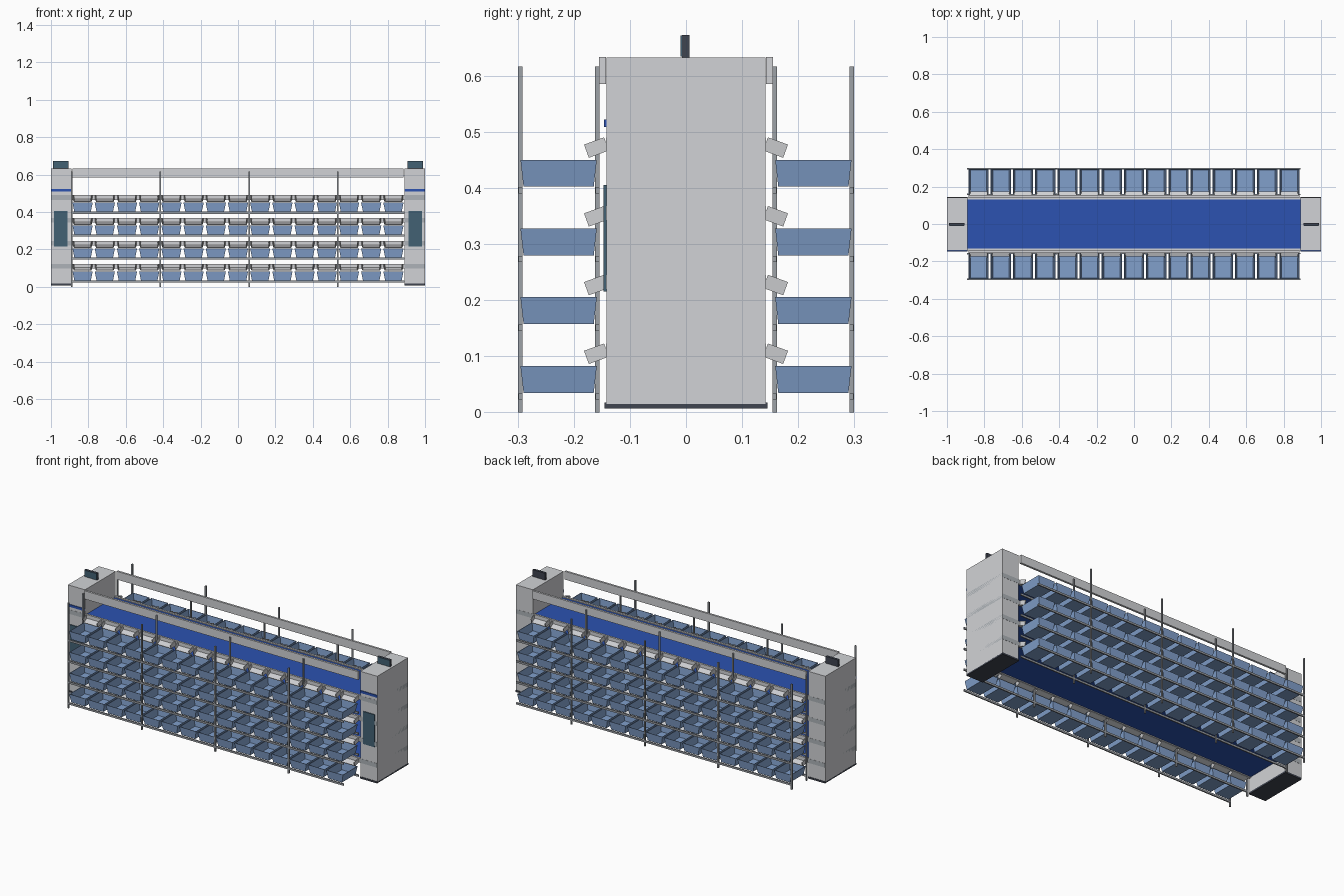
import bpy, bmesh, math
from mathutils import Matrix, Vector

if "Cube" in bpy.data.objects:
    bpy.data.objects.remove(bpy.data.objects["Cube"], do_unlink=True)


def material(name, rgb):
    m = bpy.data.materials.new(name)
    m.use_nodes = True
    m.diffuse_color = (*rgb, 1)
    m.node_tree.nodes["Principled BSDF"].inputs["Base Color"].default_value = (*rgb, 1)
    return m


SHELL = material("light grey", (0.64, 0.65, 0.67))
BAND = material("mid grey", (0.42, 0.45, 0.48))
STEEL = material("steel grey", (0.34, 0.36, 0.39))
BELT = material("belt blue", (0.025, 0.085, 0.44))
BIN = material("bin blue", (0.22, 0.35, 0.60))
SCREEN = material("screen teal", (0.055, 0.12, 0.175))
DARK = material("dark slate", (0.05, 0.058, 0.08))


def add_object(name, mesh, loc=(0, 0, 0), turn=0):
    ob = bpy.data.objects.new(name, mesh)
    ob.location = loc
    ob.rotation_euler.z = turn
    bpy.context.collection.objects.link(ob)
    return ob


def finish(bm, name, mat):
    bmesh.ops.recalc_face_normals(bm, faces=bm.faces)
    mesh = bpy.data.meshes.new(name)
    bm.to_mesh(mesh)
    bm.free()
    mesh.materials.append(mat)
    return mesh


def add_box(bm, x, y, z):
    """Box from three (low, high) ranges."""
    mid = [(a + b) / 2 for a, b in (x, y, z)]
    size = [abs(b - a) for a, b in (x, y, z)]
    m = Matrix.Translation(mid) @ Matrix.Diagonal((*size, 1))
    return bmesh.ops.create_cube(bm, size=1, matrix=m)["verts"]


def box(name, x, y, z, mat):
    bm = bmesh.new()
    add_box(bm, x, y, z)
    return add_object(name, finish(bm, name, mat))


COLUMNS, PITCH = 15, 0.1187
LEVELS = [0.49 - 0.1225 * k for k in range(4)]
INNER = 0.89
RACK_Y = (0.158, 0.295)

# End cabinets with base, screen, stripe, bands and top display
for side, label in ((-1, "right"), (1, "left")):
    def span(a, b):
        return sorted((side * a, side * b))
    full = span(INNER, 1.0)
    box(label + "_cabinet", full, (-0.142, 0.142), (0.015, 0.632), SHELL)
    box(label + "_cabinet_base", full, (-0.145, 0.145), (0.007, 0.017), DARK)
    box(label + "_stripe", full, (-0.146, -0.141), (0.508, 0.522), BELT)
    box(label + "_control_screen", span(0.912, 0.984), (-0.147, -0.141), (0.215, 0.405), SCREEN)
    box(label + "_top_display", span(0.906, 0.988), (-0.007, 0.006), (0.63, 0.672), DARK)
    box(label + "_display_face", span(0.908, 0.986), (-0.010, -0.007), (0.634, 0.671), SCREEN)
    for level in LEVELS:
        box(label + "_cabinet_band", full, (-0.1428, 0.1428), (level - 0.025, level), BAND)

# Conveyor decks: belt between two side rails
for level in LEVELS:
    box("belt", (-INNER, INNER), (-0.13, 0.13), (level - 0.02, level - 0.006), BELT)
    for s in (-1, 1):
        box("belt_side_rail", (-INNER, INNER), sorted((s * 0.13, s * 0.142)),
            (level - 0.025, level), SHELL)

# Upper beams between the cabinets
for s in (-1, 1):
    box("upper_beam", (-0.885, 0.885), sorted((s * 0.143, s * 0.155)), (0.585, 0.633), SHELL)


def make_bin():
    """Tapered open bin with its rim at z = 0."""
    bm = bmesh.new()
    verts = add_box(bm, (-0.054, 0.054), (-0.068, 0.068), (-0.048, 0))
    for v in verts:
        if v.co.z < -0.01:
            v.co.x *= 0.82
            v.co.y *= 0.92
    top = max(bm.faces, key=lambda f: f.calc_center_median().z)
    bmesh.ops.inset_region(bm, faces=[top], thickness=0.004)
    floor = bmesh.ops.extrude_face_region(bm, geom=[top])["geom"]
    bmesh.ops.delete(bm, geom=[top], context="FACES")
    for v in (g for g in floor if isinstance(g, bmesh.types.BMVert)):
        v.co.z -= 0.044
        v.co.x *= 0.84
        v.co.y *= 0.93
    return finish(bm, "bin", BIN)


def make_chute():
    """Tilted tray with side walls, sloping down towards -y."""
    bm = bmesh.new()
    add_box(bm, (-0.052, 0.052), (-0.038, 0), (-0.025, -0.021))
    for s in (-1, 1):
        add_box(bm, sorted((s * 0.048, s * 0.052)), (-0.038, 0), (-0.025, 0))
    for v in bm.verts:
        if v.co.y < -0.01:
            v.co.x *= 0.9
    bm.transform(Matrix.Rotation(math.radians(20), 4, "X"))
    return finish(bm, "chute", SHELL)


bin_mesh, chute_mesh = make_bin(), make_chute()

# Bin racks on the front and back
for s, label in ((-1, "front"), (1, "back")):
    turn = 0 if s < 0 else math.pi
    for level in LEVELS:
        for c in range(COLUMNS):
            x = (c - (COLUMNS - 1) / 2) * PITCH
            add_object(label + "_bin", bin_mesh, (x, s * 0.227, level - 0.04), turn)
            add_object(label + "_chute", chute_mesh, (x, s * 0.146, level), turn)
        for y in RACK_Y:
            box(label + "_rack_rail", (-INNER, INNER), (s * y - 0.0035, s * y + 0.0035),
                (level - 0.1, level - 0.089), STEEL)
    for p in range(4):
        x = -INNER + p * 4 * PITCH
        for y in RACK_Y:
            box(label + "_rack_post", (x - 0.004, x + 0.004),
                (s * y - 0.004, s * y + 0.004), (0, 0.616), STEEL)
